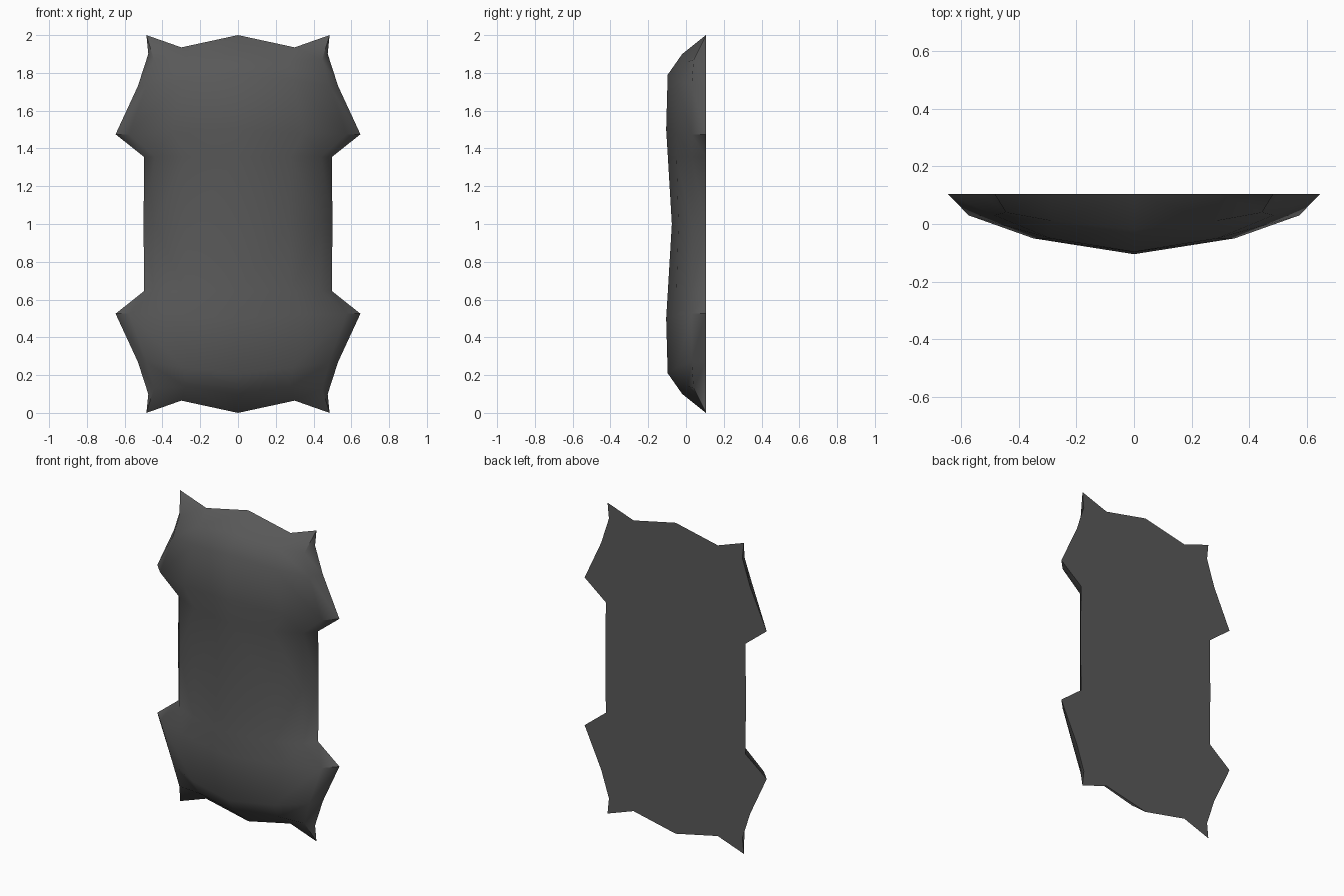
import bpy, bmesh, math

if "Cube" in bpy.data.objects:
    bpy.data.objects.remove(bpy.data.objects["Cube"])

# One quarter of the shield (upper right), as rows from the top rim to the waist;
# each row runs from the centre line to the outer rim
BACK = 0.105
rows = [
    [(0, BACK, 2.0), (0.30, BACK, 1.935), (0.485, BACK, 2.0), (0.485, BACK, 2.0)],
    [(0, -0.02, 1.90), (0.28, 0.01, 1.86), (0.445, 0.04, 1.87), (0.475, BACK, 1.90)],
    [(0, -0.097, 1.79), (0.29, -0.05, 1.76), (0.485, 0.03, 1.73), (0.53, BACK, 1.73)],
    [(0, -0.105, 1.50), (0.35, -0.05, 1.48), (0.575, 0.03, 1.475), (0.648, BACK, 1.475)],
    [(0, -0.096, 1.355), (0.28, -0.05, 1.355), (0.44, 0.03, 1.355), (0.497, BACK, 1.355)],
    [(0, -0.075, 1.0), (0.27, -0.04, 1.0), (0.44, 0.03, 1.0), (0.50, BACK, 1.0)],
]

bm = bmesh.new()
made = {}
def vert(p):
    if p not in made:
        made[p] = bm.verts.new(p)
    return made[p]

# Curved front
for upper, lower in zip(rows, rows[1:]):
    for i in range(3):
        corners = [upper[i], lower[i], lower[i + 1], upper[i + 1]]
        bm.faces.new([vert(p) for p in dict.fromkeys(corners)])

# Flat back following the rim
rim = rows[0][:3] + [r[3] for r in rows[1:]] + [(0, BACK, 1.0)]
bm.faces.new([vert(p) for p in rim])
bmesh.ops.recalc_face_normals(bm, faces=bm.faces)
# Put the mirror centre at the object origin
bmesh.ops.translate(bm, verts=bm.verts, vec=(0, 0, -1))

mesh = bpy.data.meshes.new("shield")
bm.to_mesh(mesh)
bm.free()
shield = bpy.data.objects.new("shield", mesh)
bpy.context.collection.objects.link(shield)
shield.location.z = 1

# Mirror left to right and top to bottom
mirror = shield.modifiers.new("mirror", 'MIRROR')
mirror.use_axis = (True, False, True)
mirror.merge_threshold = 0.001

bpy.context.view_layer.objects.active = shield
shield.select_set(True)
bpy.ops.object.modifier_apply(modifier="mirror")

# Consistent outward faces, smooth front with a crisp rim
bm = bmesh.new()
bm.from_mesh(mesh)
bmesh.ops.recalc_face_normals(bm, faces=bm.faces)
bm.to_mesh(mesh)
bm.free()
bpy.ops.object.shade_smooth_by_angle(angle=math.radians(50))

# Dark metal grey
mat = bpy.data.materials.new("dark_grey")
mat.diffuse_color = (0.1, 0.1, 0.1, 1)
mat.use_nodes = True
mat.node_tree.nodes["Principled BSDF"].inputs["Base Color"].default_value = mat.diffuse_color
mesh.materials.append(mat)
